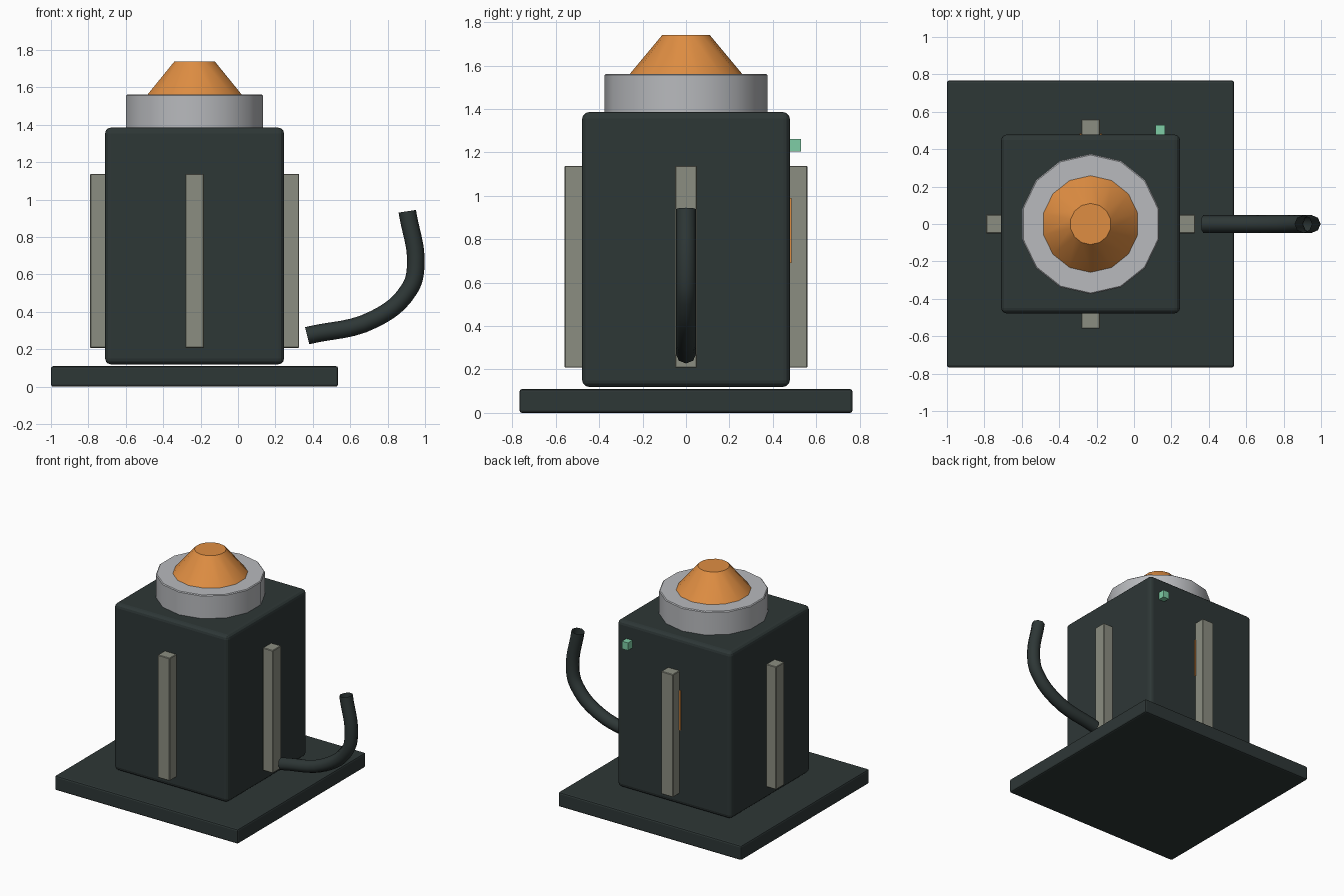
import bpy
from math import radians

cube = bpy.data.objects.get("Cube")
if cube:
    bpy.data.objects.remove(cube, do_unlink=True)


def material(name, rgb):
    m = bpy.data.materials.new(name)
    m.use_nodes = True
    color = (*rgb, 1)
    m.diffuse_color = color
    m.node_tree.nodes["Principled BSDF"].inputs["Base Color"].default_value = color
    return m


DARK = material("dark slate", (0.027, 0.038, 0.037))
RIB = material("grey stone", (0.26, 0.27, 0.22))
STEEL = material("light steel", (0.48, 0.49, 0.51))
ORANGE = material("orange", (0.74, 0.27, 0.055))
GREEN = material("mint green", (0.21, 0.61, 0.38))

CX = -0.232  # axis of the main body


def finish(name, mat, bevel=0, segments=1):
    ob = bpy.context.object
    ob.name = name
    ob.data.materials.append(mat)
    if bevel:
        b = ob.modifiers.new("bevel", "BEVEL")
        b.width = bevel
        b.segments = segments
        b.limit_method = "ANGLE"
    return ob


def box(name, mat, x, y, z, bevel=0, segments=1):
    """Box from (low, high) ranges."""
    ranges = (x, y, z)
    bpy.ops.mesh.primitive_cube_add(size=1, location=[(a + b) / 2 for a, b in ranges])
    bpy.context.object.scale = [b - a for a, b in ranges]
    bpy.ops.object.transform_apply(location=False, rotation=False, scale=True)
    return finish(name, mat, bevel, segments)


def frustum(name, mat, r1, r2, z0, z1, bevel=0):
    bpy.ops.mesh.primitive_cone_add(vertices=14, radius1=r1, radius2=r2,
                                    depth=z1 - z0, location=(CX, 0, (z0 + z1) / 2))
    bpy.ops.object.shade_smooth_by_angle(angle=radians(30))
    return finish(name, mat, bevel)


# Base slab and body
box("base_plate", DARK, (-1, 0.535), (-0.767, 0.767), (0, 0.11), 0.012, 2)
box("body", DARK, (CX - 0.478, CX + 0.478), (-0.478, 0.478), (0.12, 1.385), 0.03, 3)

# Ribs on the four sides
for name, dx, dy in (("front", 0, -1), ("back", 0, 1), ("left", 1, 0), ("right", -1, 0)):
    cx, cy = CX + dx * 0.517, dy * 0.517
    hx, hy = (0.042, 0.05) if dx else (0.05, 0.042)
    box(name + "_rib", RIB, (cx - hx, cx + hx), (cy - hy, cy + hy), (0.208, 1.138), 0.004)

# Collar and cone on top
frustum("collar", STEEL, 0.375, 0.375, 1.375, 1.562, 0.006)
frustum("top_cone", ORANGE, 0.26, 0.11, 1.56, 1.74)

# Back details
box("back_panel", ORANGE, (CX - 0.06, CX + 0.06), (0.47, 0.485), (0.69, 0.99))
box("indicator_light", GREEN, (0.115, 0.166), (0.475, 0.53), (1.204, 1.262))

# Bent open hose
curve = bpy.data.curves.new("hose", "CURVE")
curve.dimensions = "3D"
curve.bevel_depth = 0.047
curve.bevel_resolution = 2
curve.resolution_u = 6
path = [(0.37, 0.273), (0.73, 0.362), (0.915, 0.52), (0.95, 0.64), (0.905, 0.938)]
spline = curve.splines.new("BEZIER")
spline.bezier_points.add(len(path) - 1)
for p, (x, z) in zip(spline.bezier_points, path):
    p.co = (x, 0, z)
    p.handle_left_type = p.handle_right_type = "AUTO"
hose = bpy.data.objects.new("hose", curve)
bpy.context.collection.objects.link(hose)
curve.materials.append(DARK)
bpy.ops.object.select_all(action="DESELECT")
hose.select_set(True)
bpy.context.view_layer.objects.active = hose
bpy.ops.object.convert(target="MESH")
bpy.ops.object.shade_smooth_by_angle(angle=radians(50))
